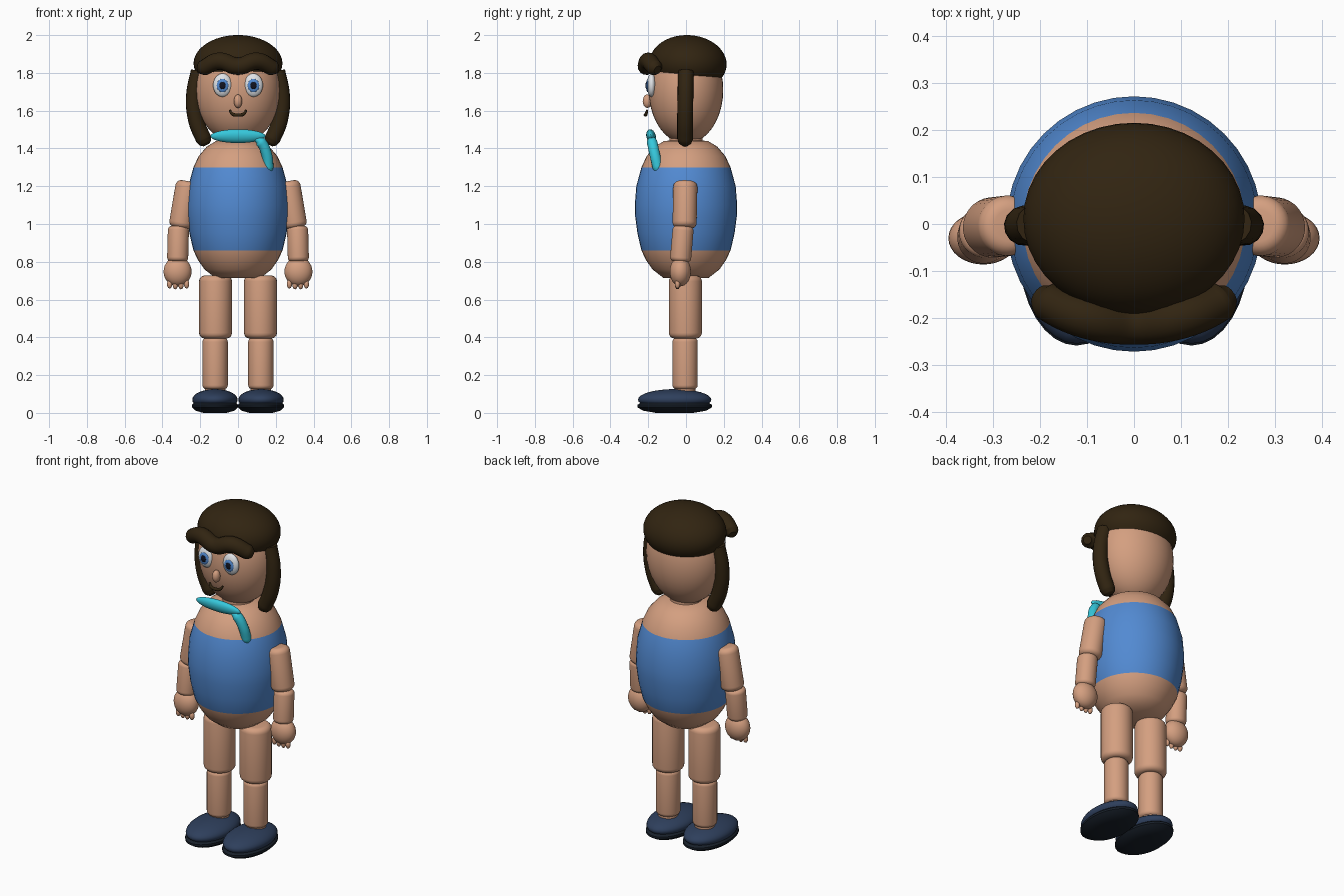
import bpy, bmesh, math
from mathutils import Vector, Matrix, Euler

if "Cube" in bpy.data.objects:
    bpy.data.objects.remove(bpy.data.objects["Cube"])


def material(name, r, g, b):
    lin = [((c / 255 + 0.055) / 1.055) ** 2.4 for c in (r, g, b)]
    m = bpy.data.materials.new(name)
    m.diffuse_color = (*lin, 1)
    m.use_nodes = True
    m.node_tree.nodes["Principled BSDF"].inputs["Base Color"].default_value = m.diffuse_color
    return m


SKIN = material("skin", 212, 159, 128)
BLUE = material("shirt blue", 82, 138, 210)
HAIR = material("dark brown hair", 49, 36, 17)
CYAN = material("scarf turquoise", 54, 200, 220)
NAVY = material("shoe navy", 46, 63, 92)
SOLE = material("sole black", 24, 32, 42)
WHITE = material("eye white", 225, 228, 232)
PUPIL = material("pupil", 16, 18, 32)


def lathe(name, profile, matrix, mats, segs=32, rule=None):
    """Spin (radius, height) points, listed from bottom to top, round z."""
    bm = bmesh.new()
    rings = []
    for r, z in profile:
        if r < 1e-5:
            rings.append([bm.verts.new((0, 0, z))])
        else:
            rings.append([bm.verts.new((r * math.cos(2 * math.pi * i / segs),
                                        r * math.sin(2 * math.pi * i / segs), z))
                          for i in range(segs)])
    for lo, hi in zip(rings, rings[1:]):
        for i in range(segs):
            j = (i + 1) % segs
            if len(lo) == 1:
                bm.faces.new((lo[0], hi[j], hi[i]))
            elif len(hi) == 1:
                bm.faces.new((lo[i], lo[j], hi[0]))
            else:
                bm.faces.new((lo[i], lo[j], hi[j], hi[i]))
    if rule:
        for f in bm.faces:
            f.material_index = rule(f.calc_center_median())
    bm.transform(matrix)
    bmesh.ops.recalc_face_normals(bm, faces=bm.faces)
    me = bpy.data.meshes.new(name)
    bm.to_mesh(me)
    bm.free()
    for m in mats:
        me.materials.append(m)
    ob = bpy.data.objects.new(name, me)
    bpy.context.collection.objects.link(ob)
    smooth(ob)
    return ob


def smooth(ob):
    bpy.ops.object.select_all(action='DESELECT')
    ob.select_set(True)
    bpy.context.view_layer.objects.active = ob
    bpy.ops.object.shade_smooth_by_angle(angle=math.radians(40))


def place(loc, scale=(1, 1, 1), rot=(0, 0, 0)):
    return Matrix.LocRotScale(Vector(loc), Euler(rot), Vector(scale))


def arc(start, end, n):
    """Part of a unit circle from start to end degrees, as profile points."""
    out = []
    for i in range(n + 1):
        a = math.radians(start + (end - start) * i / n)
        out.append((max(math.cos(a), 0), math.sin(a)))
    return out


def ellipsoid(name, loc, radii, mat, rot=(0, 0, 0), n=16):
    return lathe(name, arc(-90, 90, n), place(loc, radii, rot), [mat], 2 * n)


def limb(name, a, b, r, mat, bevel=0.03):
    """Cylinder with rounded rims between two points."""
    a, b = Vector(a), Vector(b)
    length = (b - a).length
    prof = [(0, 0)]
    prof += [(r - bevel + bevel * c, bevel + bevel * s) for c, s in arc(-90, 0, 5)]
    prof += [(r - bevel + bevel * c, length - bevel + bevel * s) for c, s in arc(0, 90, 5)]
    prof += [(0, length)]
    turn = (b - a).to_track_quat('Z', 'Y').to_matrix().to_4x4()
    return lathe(name, prof, Matrix.Translation(a) @ turn, [mat])


def tube(name, points, radius, mat):
    """Smooth tube through (x, y, z, relative radius) points."""
    cu = bpy.data.curves.new(name, 'CURVE')
    cu.dimensions = '3D'
    cu.bevel_depth = radius
    cu.bevel_resolution = 5
    cu.resolution_u = 8
    cu.use_fill_caps = True
    sp = cu.splines.new('BEZIER')
    sp.bezier_points.add(len(points) - 1)
    for p, (x, y, z, r) in zip(sp.bezier_points, points):
        p.co = (x, y, z)
        p.radius = r
        p.handle_left_type = p.handle_right_type = 'AUTO'
    cu.materials.append(mat)
    ob = bpy.data.objects.new(name, cu)
    bpy.context.collection.objects.link(ob)
    bpy.ops.object.select_all(action='DESELECT')
    ob.select_set(True)
    bpy.context.view_layer.objects.active = ob
    bpy.ops.object.convert(target='MESH')
    smooth(bpy.context.view_layer.objects.active)


# Egg-shaped torso with a blue band between hips and shoulders
torso = [(0, 0.715), (0.12, 0.715), (0.178, 0.76), (0.212, 0.81), (0.236, 0.86),
         (0.257, 0.95), (0.269, 1.04), (0.271, 1.10), (0.263, 1.20), (0.236, 1.30),
         (0.208, 1.36), (0.165, 1.41), (0.115, 1.44), (0, 1.445)]
lathe("torso", torso, Matrix(), [SKIN, BLUE], 40, lambda c: int(0.86 < c.z < 1.30))
limb("neck", (0, 0, 1.38), (0, 0, 1.50), 0.088, SKIN, 0.01)

# Head and face
ellipsoid("head", (0, 0, 1.71), (0.225, 0.197, 0.285), SKIN, n=20)
ellipsoid("nose", (0, -0.205, 1.65), (0.022, 0.024, 0.036), SKIN, n=8)
tube("mouth", [(-0.045, -0.205, 1.602, 0.6), (-0.027, -0.212, 1.581, 1),
               (0, -0.215, 1.577, 1), (0.027, -0.212, 1.581, 1),
               (0.045, -0.205, 1.602, 0.6)], 0.009, HAIR)

# Hair cap and wavy fringe
cap = [(0, math.sin(math.radians(-27)))] + arc(-27, 90, 16)
lathe("hair_cap", cap, place((0, 0.011, 1.85), (0.235, 0.204, 0.15), (-0.05, 0, 0)), [HAIR], 40)
tube("fringe", [(-0.203, -0.150, 1.815, 0.5), (-0.185, -0.163, 1.825, 0.9),
                (-0.10, -0.198, 1.862, 1), (0, -0.210, 1.835, 1),
                (0.10, -0.198, 1.862, 1), (0.185, -0.163, 1.825, 0.9),
                (0.203, -0.150, 1.815, 0.5)], 0.046, HAIR)

# Scarf knot and hanging end
ellipsoid("scarf", (0, -0.185, 1.465), (0.146, 0.025, 0.037), CYAN, (0.25, 0, 0))
tube("scarf_tail", [(0.095, -0.185, 1.452, 0.5), (0.12, -0.180, 1.435, 1),
                    (0.150, -0.167, 1.375, 1), (0.160, -0.150, 1.30, 1),
                    (0.160, -0.147, 1.282, 0.8), (0.160, -0.145, 1.272, 0.4)], 0.028, CYAN)

# Sole outline, scaled to a long oval
sole = [(0, 0), (0.5, 0), (0.85, 0.012), (1, 0.03), (1, 0.042), (0.9, 0.055), (0, 0.06)]

for side, s in (("left", -1), ("right", 1)):
    # Eyes
    ellipsoid(side + "_eye", (s * 0.082, -0.182, 1.735), (0.05, 0.025, 0.062), WHITE)
    ellipsoid(side + "_iris", (s * 0.082, -0.203, 1.733), (0.031, 0.008, 0.035), BLUE, n=10)
    ellipsoid(side + "_pupil", (s * 0.082, -0.209, 1.733), (0.017, 0.006, 0.019), PUPIL, n=8)
    # Side lock of hair
    tube(side + "_hair_lock", [(s * 0.208, 0, 1.81, 1), (s * 0.233, -0.003, 1.68, 1),
                               (s * 0.222, -0.005, 1.55, 1), (s * 0.182, -0.005, 1.45, 1),
                               (s * 0.172, -0.005, 1.43, 0.8), (s * 0.166, -0.005, 1.418, 0.4)],
         0.042, HAIR)
    # Arm
    limb(side + "_upper_arm", (s * 0.263, -0.003, 1.226), (s * 0.305, -0.008, 0.978), 0.064, SKIN)
    limb(side + "_forearm", (s * 0.315, -0.014, 0.988), (s * 0.320, -0.030, 0.80), 0.056, SKIN, 0.022)
    ellipsoid(side + "_hand", (s * 0.320, -0.030, 0.748), (0.074, 0.056, 0.078), SKIN)
    for i in range(4):
        ellipsoid("%s_finger_%d" % (side, i + 1),
                  (s * (0.272 + 0.03 * i), -0.045, 0.682 - 0.004 * (i in (1, 2))),
                  (0.014, 0.014, 0.024), SKIN, n=6)
    # Leg
    limb(side + "_thigh", (s * 0.119, -0.003, 0.727), (s * 0.119, -0.003, 0.394), 0.087, SKIN)
    limb(side + "_shin", (s * 0.121, -0.005, 0.398), (s * 0.121, -0.005, 0.125), 0.067, SKIN, 0.022)
    limb(side + "_ankle", (s * 0.121, -0.005, 0.16), (s * 0.121, -0.005, 0.08), 0.055, SKIN, 0.01)
    # Shoe
    ellipsoid(side + "_shoe", (s * 0.122, -0.06, 0.070), (0.120, 0.194, 0.056), NAVY)
    lathe(side + "_sole", sole, place((s * 0.122, -0.06, 0), (0.122, 0.198, 1)), [SOLE])
